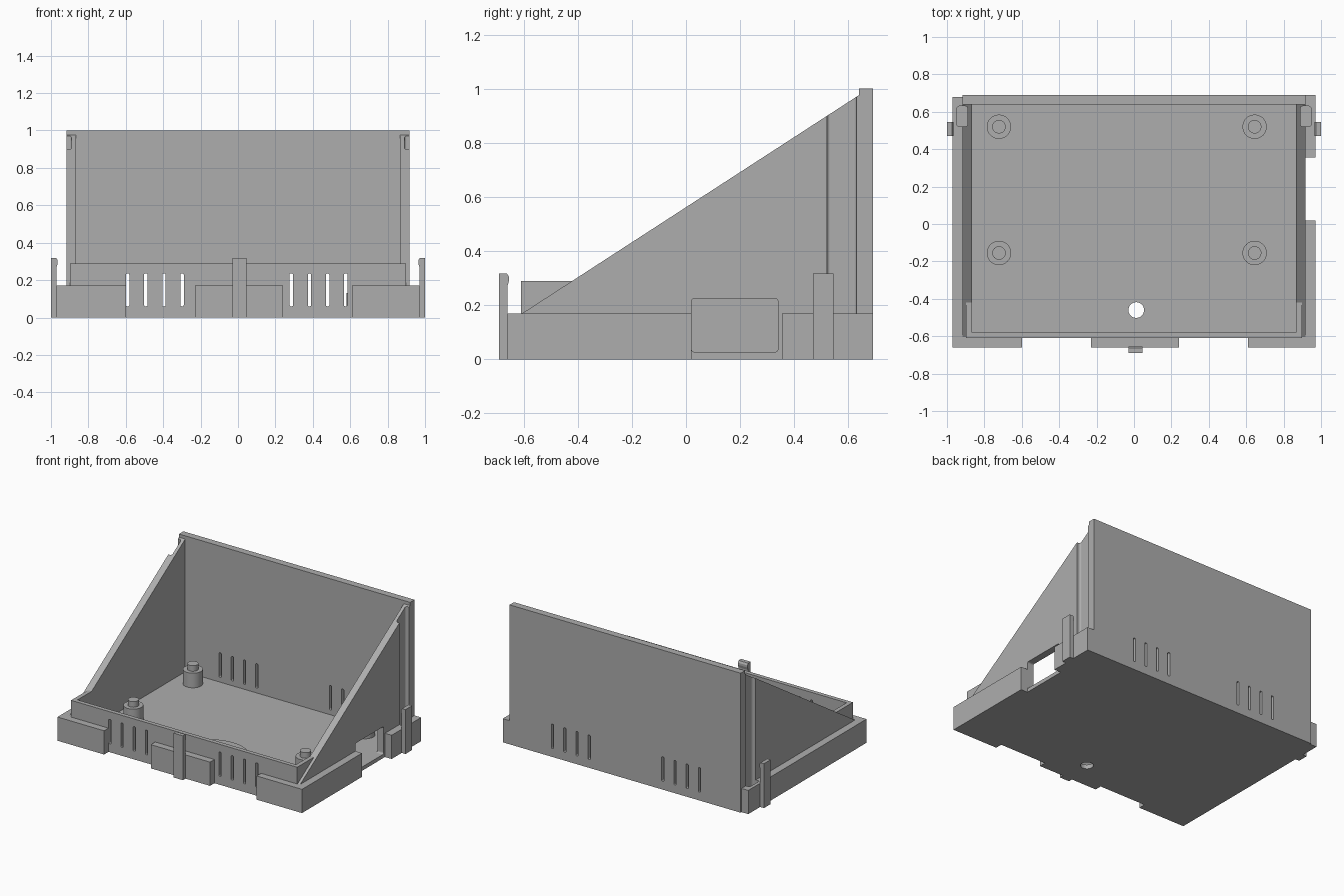
import bpy, bmesh, math
from mathutils import Vector

default = bpy.data.objects.get("Cube")
if default:
    bpy.data.objects.remove(default, do_unlink=True)

grey = bpy.data.materials.new("plain_grey")
grey.use_nodes = True
grey.diffuse_color = (0.42, 0.42, 0.42, 1)
grey.node_tree.nodes["Principled BSDF"].inputs["Base Color"].default_value = (0.42, 0.42, 0.42, 1)


def prism(name, outline, axis, lo, hi):
    """Extrude a closed 2D outline along an axis (x: outline is y,z; y: x,z; z: x,y)."""
    place = {"x": lambda a, b, t: (t, a, b),
             "y": lambda a, b, t: (a, t, b),
             "z": lambda a, b, t: (a, b, t)}[axis]
    bm = bmesh.new()
    face = bm.faces.new([bm.verts.new(place(a, b, lo)) for a, b in outline])
    new = bmesh.ops.extrude_face_region(bm, geom=[face])["geom"]
    bmesh.ops.translate(bm, vec=Vector(place(0, 0, hi - lo)),
                        verts=[v for v in new if isinstance(v, bmesh.types.BMVert)])
    bmesh.ops.recalc_face_normals(bm, faces=bm.faces)
    mesh = bpy.data.meshes.new(name)
    bm.to_mesh(mesh)
    bm.free()
    mesh.materials.append(grey)
    obj = bpy.data.objects.new(name, mesh)
    bpy.context.collection.objects.link(obj)
    return obj


def box(name, x, y, z):
    outline = [(x[0], y[0]), (x[1], y[0]), (x[1], y[1]), (x[0], y[1])]
    return prism(name, outline, "z", *z)


def arc(cx, cy, r, start=0, end=360, n=32):
    steps = n if end - start == 360 else n + 1
    angles = [math.radians(start + (end - start) * i / n) for i in range(steps)]
    return [(cx + r * math.cos(a), cy + r * math.sin(a)) for a in angles]


def rounded(a0, a1, b0, b1, r):
    corners = [(a1 - r, b1 - r), (a0 + r, b1 - r), (a0 + r, b0 + r), (a1 - r, b0 + r)]
    return [p for i, (a, b) in enumerate(corners) for p in arc(a, b, r, 90 * i, 90 * i + 90, 4)]


def cylinder(name, x, y, r, z0, z1):
    obj = prism(name, arc(x, y, r), "z", z0, z1)
    bpy.ops.object.select_all(action="DESELECT")
    obj.select_set(True)
    bpy.context.view_layer.objects.active = obj
    bpy.ops.object.shade_smooth_by_angle()
    return obj


def cut(targets, cutters):
    for target in targets:
        bpy.context.view_layer.objects.active = target
        for cutter in cutters:
            mod = target.modifiers.new("cut", "BOOLEAN")
            mod.operation = "DIFFERENCE"
            mod.solver = "EXACT"
            mod.object = cutter
            bpy.ops.object.modifier_apply(modifier=mod.name)
    for cutter in cutters:
        bpy.data.objects.remove(cutter, do_unlink=True)


FLOOR, LEDGE, RIM = 0.025, 0.17, 0.29
IN, OUT, EDGE = 0.867, 0.917, 0.97

# Floor with an arched pad and a drilled hole
floor = box("floor", (-OUT, OUT), (-0.61, 0.69), (0, FLOOR))
arch = [(-0.25, -0.59), (0.28, -0.59)] + arc(0.015, -0.345, 0.265, 0, 180)
pad = prism("arched_pad", arch, "z", FLOOR - 0.01, FLOOR + 0.005)
cut([floor, pad], [prism("hole_cutter", arc(0.012, -0.46, 0.042), "z", -0.1, 0.1)])

# Front and back walls with ventilation slots
front = box("front_wall", (-0.897, 0.897), (-0.61, -0.58), (0, RIM))
back = box("back_wall", (-OUT, OUT), (0.64, 0.69), (0, 1))
slots = []
for start in (-0.59, 0.285):
    for i in range(4):
        x = start + i * 0.097
        slots.append(prism("slot_cutter", rounded(x - 0.009, x + 0.009, 0.06, 0.235, 0.006),
                           "y", -1, 1))
cut([front, back], slots)

# Front ledge blocks
for name, x in (("right", (-EDGE, -0.60)), ("middle", (-0.23, 0.24)), ("left", (0.61, EDGE))):
    box(f"front_ledge_{name}", x, (-0.66, -0.605), (0, LEDGE))

# Sloped side walls, short rim returns, ledges, grooves
slope = [(-0.605, 0), (0.645, 0), (0.645, 0.98), (-0.605, LEDGE)]
for side, s in (("right", -1), ("left", 1)):
    def span(a, b):
        return tuple(sorted((s * a, s * b)))
    wall = prism(f"{side}_side_wall", slope, "x", *span(IN, OUT))
    box(f"{side}_rim_return", span(IN, 0.897), (-0.61, -0.41), (FLOOR, RIM))
    if s < 0:
        ledges = [box("right_ledge", span(OUT, EDGE), (-0.66, 0.68), (0, LEDGE))]
    else:
        ledges = [box("left_ledge_front", span(OUT, EDGE), (-0.66, 0.02), (0, LEDGE)),
                  box("left_ledge_back", span(OUT, EDGE), (0.355, 0.69), (0, LEDGE))]
        cut([wall], [prism("window_cutter", rounded(0.02, 0.34, 0.027, 0.225, 0.012),
                           "x", 0.8, 1.0)])
    groove = prism("groove_cutter", rounded(*span(0.89, 0.946), 0.52, 0.63, 0.012),
                   "z", 0.03, 1.2)
    cut([wall, ledges[-1]], [groove])

# Snap clips, each a flat strip with a small inward barb
clip = [(0, 0), (0.03, 0), (0.03, 0.27), (0.036, 0.29), (0.036, 0.305), (0.028, 0.318), (0, 0.318)]
clip[1:1] = []
prism("front_clip", [(-0.69 + d, z) for d, z in clip], "x", -0.03, 0.046)
for side, s in (("right", -1), ("left", 1)):
    prism(f"{side}_clip", [(s * (1 - d), z) for d, z in clip], "y", 0.47, 0.545)

# Mounting posts with locating pins
for x in (-0.722, 0.645):
    for y in (-0.155, 0.52):
        cylinder("mounting_post", x, y, 0.065, FLOOR - 0.01, 0.13)
        cylinder("locating_pin", x, y, 0.036, 0.125, 0.17)
